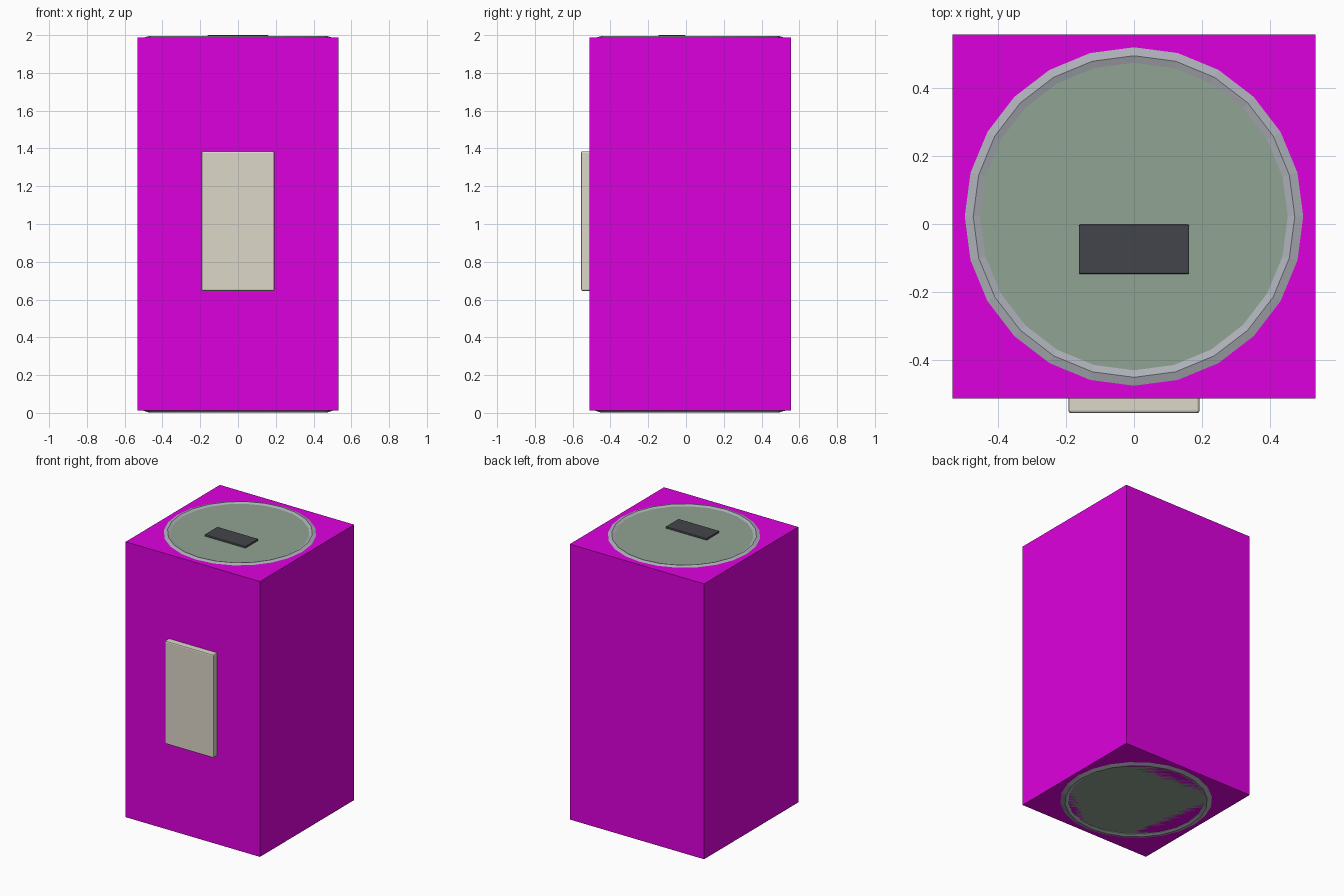
import bpy, bmesh, math
from mathutils import Matrix

if "Cube" in bpy.data.objects:
    bpy.data.objects.remove(bpy.data.objects["Cube"])

CY = 0.022     # drum axis in y
SIDES = 24


def mat(name, col):
    m = bpy.data.materials.new(name)
    m.diffuse_color = (*col, 1)
    m.use_nodes = True
    m.node_tree.nodes["Principled BSDF"].inputs["Base Color"].default_value = m.diffuse_color
    return m


magenta = mat("magenta", (0.73, 0.0, 0.73))
green = mat("drum_green", (0.28, 0.37, 0.29))
steel = mat("rim_steel", (0.42, 0.44, 0.48))
cream = mat("label_cream", (0.72, 0.68, 0.58))
dark = mat("dark_plate", (0.055, 0.06, 0.07))


def finish(bm, name, material):
    bmesh.ops.recalc_face_normals(bm, faces=bm.faces)
    me = bpy.data.meshes.new(name)
    bm.to_mesh(me)
    bm.free()
    ob = bpy.data.objects.new(name, me)
    bpy.context.collection.objects.link(ob)
    me.materials.append(material)
    return ob


def box(name, lo, hi, material, bevel=0):
    bm = bmesh.new()
    size = [h - l for l, h in zip(lo, hi)]
    mid = [(h + l) / 2 for l, h in zip(lo, hi)]
    bmesh.ops.create_cube(bm, size=1, matrix=Matrix.Translation(mid) @ Matrix.Diagonal((*size, 1)))
    ob = finish(bm, name, material)
    if bevel:
        b = ob.modifiers.new("bevel", "BEVEL")
        b.width = bevel
        b.segments = 2
    return ob


def lathe(name, profile, material, closed=False):
    """Spin (radius, z) points about the drum axis; open ends get capped."""
    bm = bmesh.new()
    rings = []
    for r, z in profile:
        rings.append([bm.verts.new((r * math.cos(a), CY + r * math.sin(a), z))
                      for a in (2 * math.pi * i / SIDES for i in range(SIDES))])
    pairs = list(zip(rings, rings[1:]))
    if closed:
        pairs.append((rings[-1], rings[0]))
    for a, b in pairs:
        for i in range(SIDES):
            j = (i + 1) % SIDES
            bm.faces.new((a[i], a[j], b[j], b[i]))
    if not closed:
        bm.faces.new(rings[0])
        bm.faces.new(rings[-1])
    return finish(bm, name, material)


# Drum body with two rolling hoops, enclosed by the casing
profile = [(0.49, 0.012)]
for z in (0.68, 1.32):
    profile += [(0.49, z - 0.05), (0.53, z - 0.02), (0.53, z + 0.02), (0.49, z + 0.05)]
profile.append((0.49, 1.9875))
lathe("drum_body", profile, green)

# Rolled rims at both ends
for name, edge, s in (("top_rim", 1.995, -1), ("bottom_rim", 0.002, 1)):
    lathe(name, [(0.472, edge), (0.503, edge + s * 0.010), (0.503, edge + s * 0.04),
                 (0.45, edge + s * 0.04), (0.45, edge + s * 0.008)], steel, closed=True)

# Outer casing
box("outer_casing", (-0.533, CY - 0.534, 0.012), (0.533, CY + 0.534, 1.987), magenta)

# Front label panel and dark plate on the lid
box("front_panel", (-0.193, -0.555, 0.645), (0.193, -0.475, 1.385), cream, 0.008)
box("lid_plate", (-0.162, -0.147, 1.975), (0.162, -0.002, 2.0), dark, 0.004)
